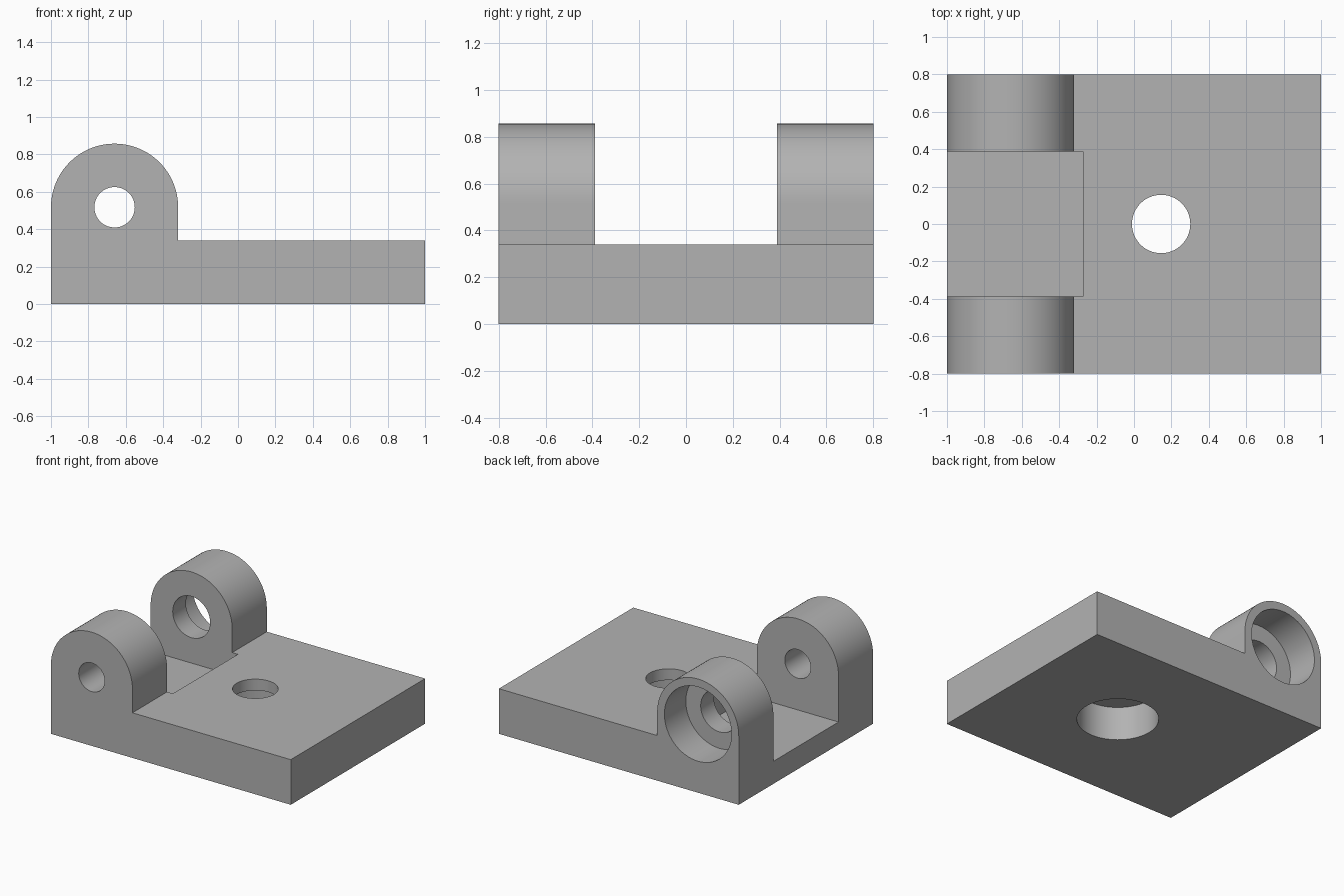
import bpy, bmesh, math
from mathutils import Matrix, Vector

cube = bpy.data.objects.get("Cube")
if cube:
    bpy.data.objects.remove(cube, do_unlink=True)

LENGTH, WIDTH, PLATE = 2.0, 1.6, 0.34      # overall plate size
LUG_R, LUG_X, LUG_Z = 0.34, -0.66, 0.517   # rounded lug and its pin axis
GAP = 0.388                                # half distance between the lugs
BOLT_X, BORE, SEAT = 0.145, 0.156, 0.28    # bolt hole and wide seat radii
SEAT_DEPTH = 0.255

grey = bpy.data.materials.new("plain grey")
grey.use_nodes = True
colour = (0.45, 0.45, 0.45, 1)
grey.diffuse_color = colour
grey.node_tree.nodes["Principled BSDF"].inputs["Base Color"].default_value = colour


def make_object(name, bm):
    bmesh.ops.recalc_face_normals(bm, faces=bm.faces)
    mesh = bpy.data.meshes.new(name)
    bm.to_mesh(mesh)
    bm.free()
    mesh.materials.append(grey)
    obj = bpy.data.objects.new(name, mesh)
    bpy.context.collection.objects.link(obj)
    return obj


def cut(body, cutter):
    """Subtract a cutter from the body and discard it."""
    mod = body.modifiers.new("cut", "BOOLEAN")
    mod.operation, mod.solver, mod.object = "DIFFERENCE", "EXACT", cutter
    bpy.context.view_layer.objects.active = body
    bpy.ops.object.modifier_apply(modifier=mod.name)
    bpy.data.objects.remove(cutter, do_unlink=True)


def box(name, low, high):
    low, high = Vector(low), Vector(high)
    bm = bmesh.new()
    bmesh.ops.create_cube(bm, size=1, matrix=Matrix.Translation((low + high) / 2)
                          @ Matrix.Diagonal((*(high - low), 1)))
    return make_object(name, bm)


def rod(name, radius, start, end):
    """Cylinder between two points."""
    start, end = Vector(start), Vector(end)
    axis = end - start
    turn = axis.to_track_quat("Z", "Y").to_matrix().to_4x4()
    bm = bmesh.new()
    bmesh.ops.create_cone(bm, cap_ends=True, segments=64, radius1=radius, radius2=radius,
                          depth=axis.length,
                          matrix=Matrix.Translation((start + end) / 2) @ turn)
    return make_object(name, bm)


# Plate and rounded lugs: one side profile extruded across the width
left, right, back = -LENGTH / 2, LENGTH / 2, WIDTH / 2
profile = [(left, 0), (right, 0), (right, PLATE), (LUG_X + LUG_R, PLATE)]
for i in range(49):
    a = math.pi * i / 48
    profile.append((LUG_X + LUG_R * math.cos(a), LUG_Z + LUG_R * math.sin(a)))
bm = bmesh.new()
face = bm.faces.new([bm.verts.new((x, -back, z)) for x, z in profile])
side = bmesh.ops.extrude_face_region(bm, geom=[face])["geom"]
bmesh.ops.translate(bm, vec=(0, WIDTH, 0),
                    verts=[v for v in side if isinstance(v, bmesh.types.BMVert)])
bracket = make_object("hinge_bracket", bm)

# Gap between the lugs, sunk halfway into the plate
cut(bracket, box("lug_gap", (left - 0.1, -GAP, PLATE / 2), (-0.272, GAP, 1.2)))

# Pin holes: small in the front lug, stepped in the back lug
cut(bracket, rod("front_pin_hole", 0.108, (LUG_X, -1, LUG_Z), (LUG_X, 0, LUG_Z)))
cut(bracket, rod("back_pin_hole", BORE, (LUG_X, 0, LUG_Z), (LUG_X, 1, LUG_Z)))
cut(bracket, rod("back_pin_seat", SEAT, (LUG_X, back - SEAT_DEPTH, LUG_Z), (LUG_X, 1, LUG_Z)))

# Bolt hole through the plate, with a wide seat underneath
cut(bracket, rod("bolt_hole", BORE, (BOLT_X, 0, -0.1), (BOLT_X, 0, 0.6)))
cut(bracket, rod("bolt_seat", SEAT, (BOLT_X, 0, -0.1), (BOLT_X, 0, SEAT_DEPTH)))

# Smooth curved walls, sharp edges
bpy.ops.object.select_all(action="DESELECT")
bracket.select_set(True)
bpy.context.view_layer.objects.active = bracket
bpy.ops.object.shade_smooth_by_angle(angle=math.radians(30))
